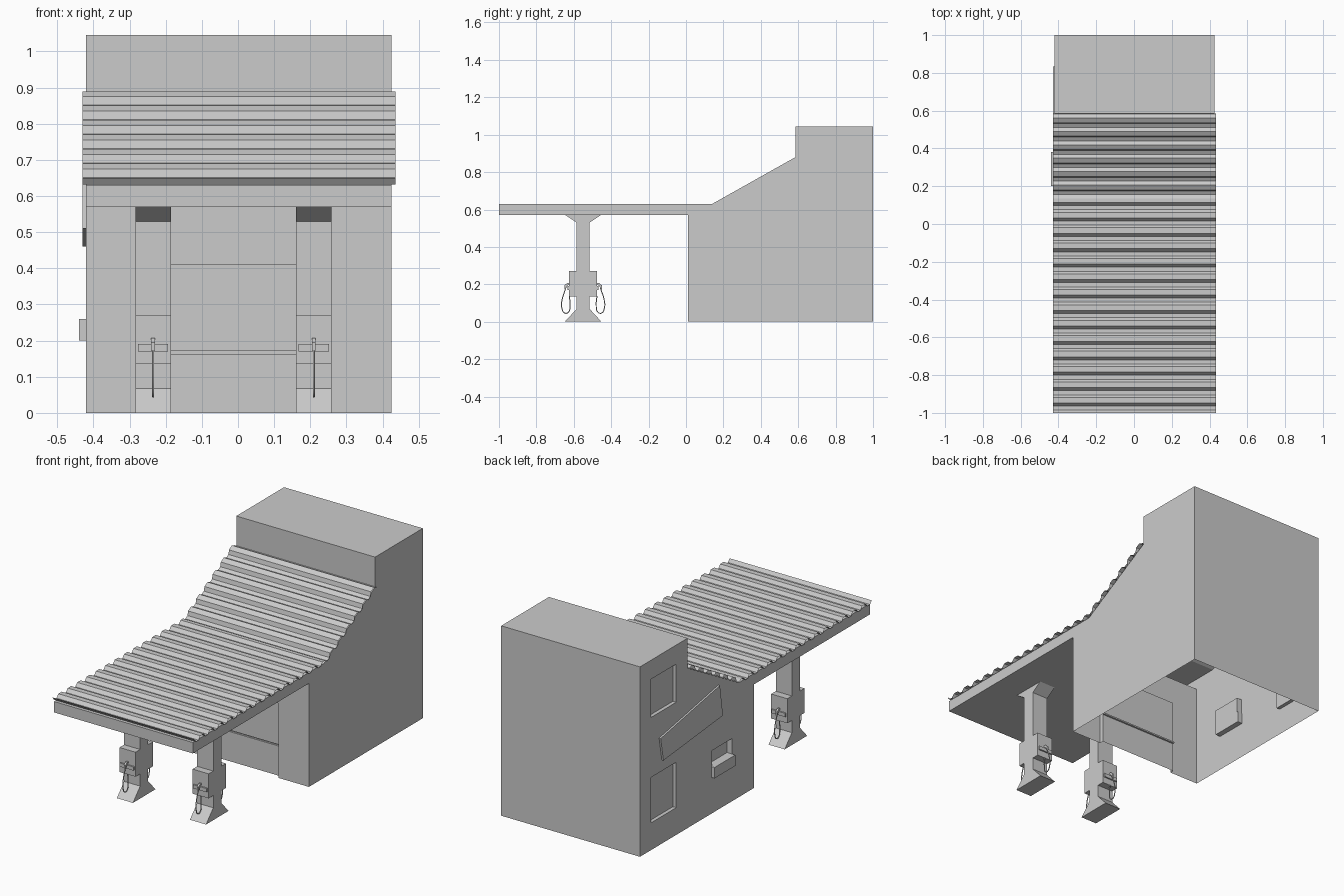
import bpy, bmesh, math
from mathutils import Vector

if "Cube" in bpy.data.objects:
    bpy.data.objects.remove(bpy.data.objects["Cube"])


def mesh_object(name, bm):
    bmesh.ops.recalc_face_normals(bm, faces=bm.faces)
    me = bpy.data.meshes.new(name)
    bm.to_mesh(me)
    bm.free()
    ob = bpy.data.objects.new(name, me)
    bpy.context.collection.objects.link(ob)
    return ob


def prism(name, yz, x0, x1):
    """Closed y-z outline extruded along x."""
    bm = bmesh.new()
    a = [bm.verts.new((x0, y, z)) for y, z in yz]
    b = [bm.verts.new((x1, y, z)) for y, z in yz]
    bm.faces.new(a)
    bm.faces.new(b)
    n = len(yz)
    for i in range(n):
        j = (i + 1) % n
        bm.faces.new((a[i], a[j], b[j], b[i]))
    return mesh_object(name, bm)


def box(name, x0, x1, y0, y1, z0, z1):
    return prism(name, [(y0, z0), (y1, z0), (y1, z1), (y0, z1)], x0, x1)


LEFT, RIGHT = -0.42, 0.425

# Building and canopy as one profile
body = prism("building", [(0.01, 0), (0.01, 0.57), (-1, 0.57), (-1, 0.63), (0.14, 0.63),
                          (0.585, 0.88), (0.585, 1.045), (1, 1.045), (1, 0)], LEFT, RIGHT)

# Recesses: door with groove, two windows, counter hatch
cutters = [
    box("door_cutter", -0.24, 0.24, -0.05, 0.032, -0.05, 0.41),
    box("groove_cutter", -0.24, 0.24, 0.02, 0.042, 0.163, 0.171),
    box("upper_window_cutter", LEFT - 0.05, LEFT + 0.02, 0.685, 0.905, 0.73, 0.94),
    box("lower_window_cutter", LEFT - 0.05, LEFT + 0.02, 0.685, 0.905, 0.15, 0.40),
    box("hatch_cutter", LEFT - 0.05, LEFT + 0.03, 0.2, 0.375, 0.205, 0.345),
]
bpy.context.view_layer.objects.active = body
for c in cutters:
    mod = body.modifiers.new("recess", 'BOOLEAN')
    mod.operation, mod.solver, mod.object = 'DIFFERENCE', 'EXACT', c
    bpy.ops.object.modifier_apply(modifier=mod.name)
    bpy.data.objects.remove(c)

# Open underside
bm = bmesh.new()
bm.from_mesh(body.data)
floor = [f for f in bm.faces if all(abs(v.co.z) < 1e-4 for v in f.verts)]
bmesh.ops.delete(bm, geom=floor, context='FACES_ONLY')
bm.to_mesh(body.data)
bm.free()

# Slanted side sign and hatch shelf
prism("side_sign", [(0.834, 0.59), (0.81, 0.46), (0.293, 0.51), (0.319, 0.685)], -0.43, LEFT)
box("hatch_shelf", -0.44, LEFT + 0.03, 0.2, 0.38, 0.2, 0.26)

# Corrugated sheet following the flat canopy, then the slope
flat_len, pitch, height = 1.14, 0.0817, 0.018
slope = Vector((0.445, 0.25))
total = flat_len + slope.length


def roof_point(s, h):
    if s <= flat_len:
        return (-1 + s, 0.632 + h)
    d = slope.normalized()
    p = Vector((0.14, 0.632)) + d * (s - flat_len) + Vector((-d.y, d.x)) * h
    return (p.x, p.y)


wave = [(0.0, height), (0.014, 0), (0.036, 0), (0.052, height)]
pts = []
for i in range(int(total / pitch) + 1):
    pts += [roof_point(i * pitch + ds, h) for ds, h in wave if i * pitch + ds < total]
pts.append(roof_point(total, 0))
bm = bmesh.new()
rows = [(bm.verts.new((-0.43, y, z)), bm.verts.new((0.435, y, z))) for y, z in pts]
for (a, b), (c, d) in zip(rows, rows[1:]):
    bm.faces.new((a, b, d, c))
mesh_object("corrugated_roof", bm)

# Canopy posts with pump boxes, holders, nozzles and hoses on both faces
PY = -0.55
half = [(0.098, 0), (0.035, 0.068), (0.035, 0.135), (0.075, 0.135), (0.075, 0.27),
        (0.035, 0.27), (0.035, 0.53), (0.095, 0.57)]
outline = [(PY + w, z) for w, z in half] + [(PY - w, z) for w, z in reversed(half)]
loop = [(0.088, 0.198), (0.096, 0.17), (0.112, 0.12), (0.114, 0.075), (0.098, 0.046),
        (0.078, 0.052), (0.07, 0.09), (0.074, 0.138)]
for side, cx in (("left", -0.235), ("right", 0.21)):
    prism(side + "_post", outline, cx - 0.049, cx + 0.049)
    for face, s in (("front", -1), ("back", 1)):
        tag = f"{side}_{face}_"
        y = [PY + s * d for d in (0.072, 0.083)]
        box(tag + "holder", cx - 0.042, cx + 0.042, min(y), max(y), 0.17, 0.19)
        prism(tag + "nozzle", [(PY + s * 0.062, 0.207), (PY + s * 0.085, 0.192),
                               (PY + s * 0.1, 0.172), (PY + s * 0.1, 0.195),
                               (PY + s * 0.085, 0.207)], cx - 0.005, cx + 0.005)
        cu = bpy.data.curves.new(tag + "hose", 'CURVE')
        cu.dimensions = '3D'
        cu.bevel_depth, cu.bevel_resolution, cu.resolution_u = 0.003, 1, 4
        sp = cu.splines.new('BEZIER')
        sp.bezier_points.add(len(loop) - 1)
        for p, (d, z) in zip(sp.bezier_points, loop):
            p.co = (cx, PY + s * d, z)
            p.handle_left_type = p.handle_right_type = 'AUTO'
        bpy.context.collection.objects.link(bpy.data.objects.new(tag + "hose", cu))
